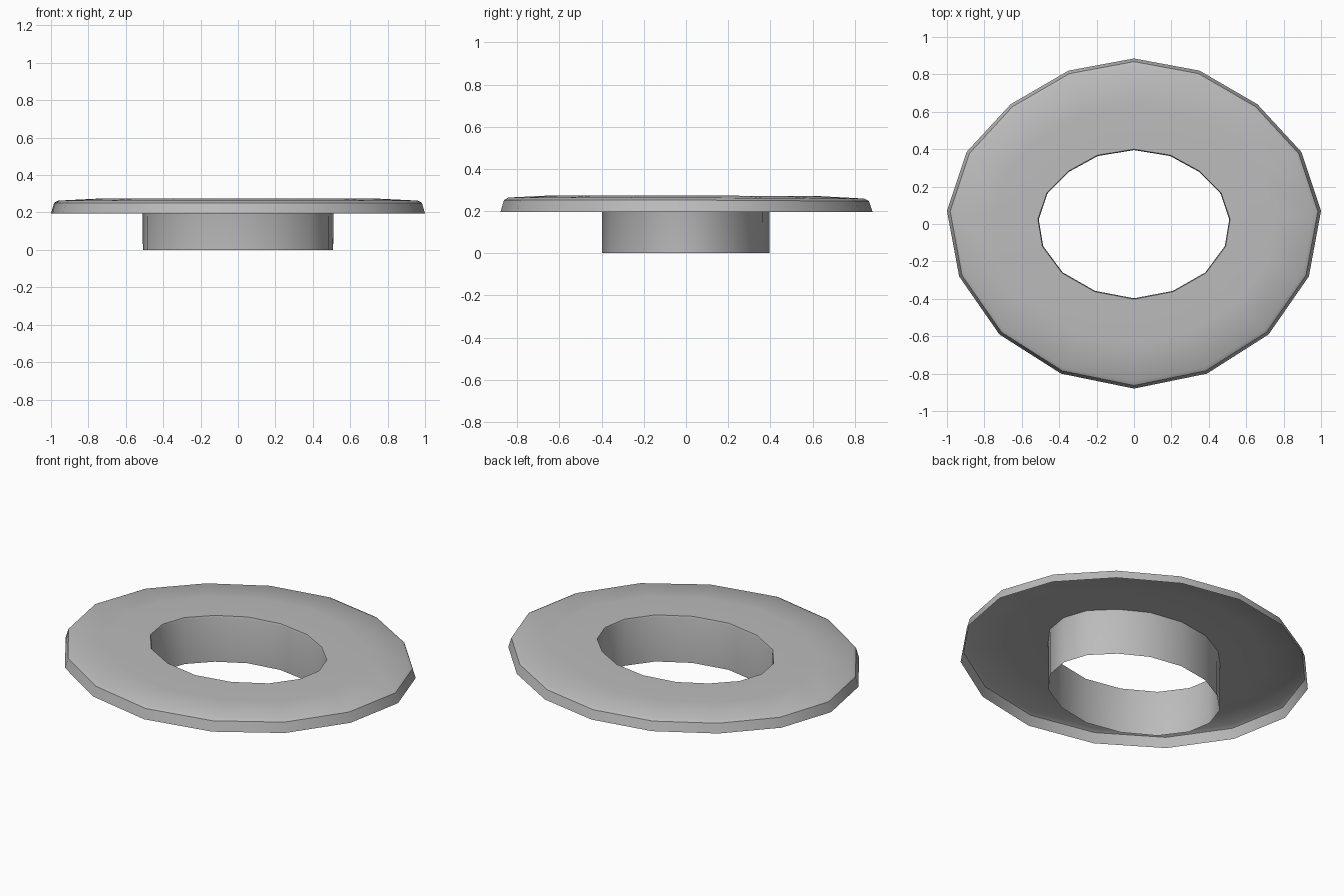
import bpy, bmesh, math

if "Cube" in bpy.data.objects:
    bpy.data.objects.remove(bpy.data.objects["Cube"])

mat = bpy.data.materials.new("light grey")
mat.diffuse_color = (0.5, 0.5, 0.5, 1)
mat.use_nodes = True
mat.node_tree.nodes["Principled BSDF"].inputs["Base Color"].default_value = mat.diffuse_color


def closed(half):
    # mirror a half outline (front to back along +x) into a full loop
    return half + [(-x, y) for x, y in reversed(half[1:-1])]


outer = closed([(0, -0.88), (0.39, -0.80), (0.72, -0.59), (0.935, -0.28), (1.0, 0.07),
                (0.895, 0.385), (0.66, 0.64), (0.35, 0.82), (0, 0.885)])
inner = closed([(0, -0.402), (0.21, -0.362), (0.385, -0.262), (0.49, -0.12), (0.514, 0.025),
                (0.467, 0.165), (0.35, 0.283), (0.195, 0.368), (0, 0.4)])

# open sheet section: blend from hole (0) to rim (1), and height
section = [(1, 0.195), (0.965, 0.252), (0.92, 0.264), (0.5, 0.274),
           (0.0, 0.274), (-0.008, 0.262), (-0.01, 0.0)]

bm = bmesh.new()
rings = []
for t, z in section:
    ring = []
    for (ox, oy), (ix, iy) in zip(outer, inner):
        # the back of the top is very slightly lower
        y = iy + (oy - iy) * t
        dz = -0.006 * max(0, y) if z > 0.25 else 0
        ring.append(bm.verts.new((ix + (ox - ix) * t, y, z + dz)))
    rings.append(ring)
n = len(outer)
# the flange is hollow underneath and the collar is a single wall
for a, b in zip(rings, rings[1:]):
    for i in range(n):
        j = (i + 1) % n
        bm.faces.new((a[i], a[j], b[j], b[i]))

# flanged ring
me = bpy.data.meshes.new("flanged_ring")
bm.to_mesh(me)
bm.free()
ring_obj = bpy.data.objects.new("flanged_ring", me)
bpy.context.collection.objects.link(ring_obj)
me.materials.append(mat)
bpy.context.view_layer.objects.active = ring_obj
ring_obj.select_set(True)
bpy.ops.object.shade_smooth_by_angle(angle=math.radians(35))
